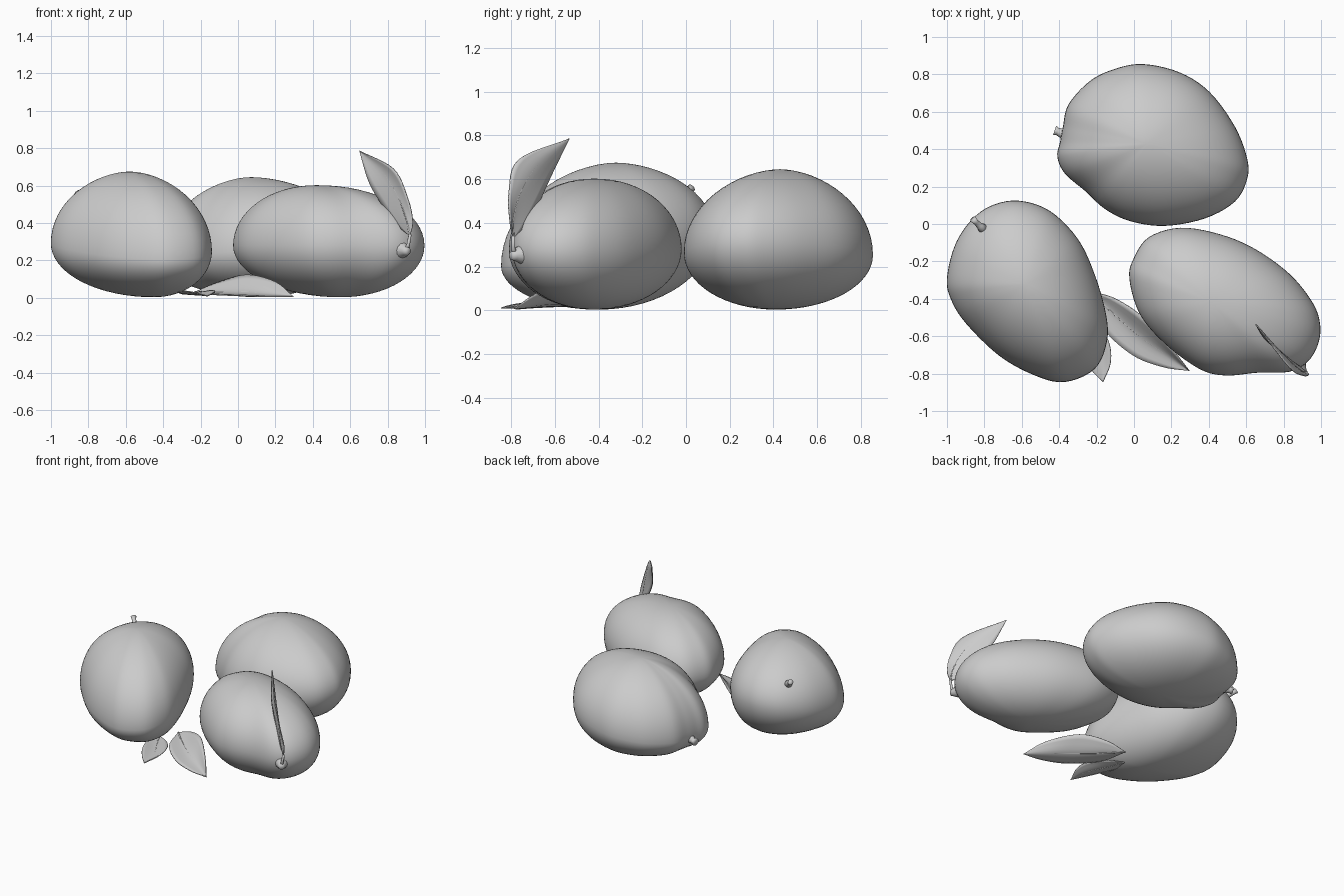
import bpy, math
from mathutils import Vector

if "Cube" in bpy.data.objects:
    bpy.data.objects.remove(bpy.data.objects["Cube"])


def spline(pts, n, closed=False):
    """Catmull-Rom samples through pts, n per span."""
    p = [Vector(q) for q in pts]
    m = len(p)

    def at(i):
        if closed:
            return p[i % m]
        if i < 0:
            return p[0] * 2 - p[1]
        if i >= m:
            return p[-1] * 2 - p[-2]
        return p[i]
    out = []
    for i in range(m if closed else m - 1):
        a, b, c, d = at(i - 1), at(i), at(i + 1), at(i + 2)
        for k in range(n):
            t = k / n
            out.append(0.5 * (2 * b + (c - a) * t + (2 * a - 5 * b + 4 * c - d) * t * t
                              + (3 * b - a - 3 * c + d) * t ** 3))
    return out if closed else out + [p[-1]]


def make(name, verts, faces):
    me = bpy.data.meshes.new(name)
    me.from_pydata([tuple(v) for v in verts], [], faces)
    me.polygons.foreach_set("use_smooth", [True] * len(me.polygons))
    me.update()
    ob = bpy.data.objects.new(name, me)
    bpy.context.collection.objects.link(ob)
    return ob


def loft(name, rings, start, end):
    """Skin closed rings and close both ends with a pole vertex."""
    n = len(rings[0])
    verts = [v for r in rings for v in r] + [start, end]
    s, e = len(verts) - 2, len(verts) - 1
    last = (len(rings) - 1) * n
    faces = []
    for j in range(n):
        k = (j + 1) % n
        faces += [(i * n + j, i * n + k, (i + 1) * n + k, (i + 1) * n + j)
                  for i in range(len(rings) - 1)]
        faces += [(s, k, j), (e, last + j, last + k)]
    return make(name, verts, faces)


def fruit(name, outline, height, top, bottom, q):
    """Plan outline is the girth line; it domes to the top and bottom poles."""
    top, bottom = Vector(top), Vector(bottom)
    girth = [Vector((p.x, p.y, height(p.x, p.y))) for p in spline(outline, 5, True)]
    if sum(a.x * b.y - b.x * a.y for a, b in zip(girth, girth[1:] + girth[:1])) < 0:
        girth.reverse()
    rings, steps = [], 16
    for i in range(1 - steps, steps):
        f = i / steps * math.pi / 2
        pole, power = (top, q) if i > 0 else (bottom, 1.0)
        c, s = math.cos(f) ** power, abs(math.sin(f))
        rings.append([Vector((pole.x + (g.x - pole.x) * c, pole.y + (g.y - pole.y) * c,
                              g.z + (pole.z - g.z) * s)) for g in girth])
    return loft(name, rings, bottom, top)


def tube(name, pts, radii, n=12):
    pts = [Vector(p) for p in pts]
    rings = []
    for i, p in enumerate(pts):
        d = pts[min(i + 1, len(pts) - 1)] - pts[max(i - 1, 0)]
        rot = d.to_track_quat('Z', 'Y')
        rings.append([p + rot @ Vector((radii[i] * math.cos(2 * math.pi * k / n),
                                        radii[i] * math.sin(2 * math.pi * k / n), 0))
                      for k in range(n)])
    return loft(name, rings, pts[0], pts[-1])


def leaf(name, base, tip, edge_a, mid, edge_b):
    """Blade spanned across two edges and a midrib, plus a raised vein."""
    lines = [spline([base] + e + [tip], 6) for e in (edge_a, mid, edge_b)]
    rows = [spline([a, m, b], 4) for a, m, b in zip(*lines)]
    w = len(rows[0])
    faces = [(i * w + j, i * w + j + 1, (i + 1) * w + j + 1, (i + 1) * w + j)
             for i in range(len(rows) - 1) for j in range(w - 1)]
    ob = make(name, [v for r in rows for v in r], faces)
    sol = ob.modifiers.new("thickness", 'SOLIDIFY')
    sol.thickness, sol.offset = 0.006, 0
    tube(name + "_vein", lines[1], [0.006 - 0.004 * i / len(lines[1])
                                    for i in range(len(lines[1]))], 6)


# Left fruit
fruit("left_fruit",
      [(-1, -.29), (-.96, -.12), (-.88, .01), (-.77, .095), (-.62, .125), (-.45, .07),
       (-.30, -.08), (-.21, -.27), (-.15, -.48), (-.145, -.63), (-.21, -.775),
       (-.37, -.845), (-.53, -.81), (-.72, -.705), (-.90, -.53), (-.98, -.4)],
      lambda x, y: .345 + .168 * y, (-.58, -.32, .675), (-.45, -.4, .003), 1.12)
tube("left_stem", [(-.795, -.035, .5), (-.825, -.01, .53), (-.845, .01, .545),
                   (-.86, .025, .56)], [.035, .018, .014, .019])

# Right fruit
fruit("right_fruit",
      [(-.025, -.29), (0, -.18), (.08, -.07), (.25, -.02), (.46, -.055), (.65, -.135),
       (.835, -.27), (.955, -.42), (.995, -.535), (.985, -.64), (.93, -.735),
       (.83, -.79), (.66, -.795), (.49, -.81), (.35, -.775), (.165, -.64), (.03, -.48)],
      lambda x, y: .28, (.42, -.42, .602), (.55, -.42, .003), .97)
tube("right_stem", [(.85, -.71, .26), (.88, -.755, .255), (.9, -.785, .25),
                    (.91, -.8, .25)], [.075, .045, .025, .018])

# Back fruit
fruit("back_fruit",
      [(-.38, .52), (-.35, .64), (-.235, .765), (-.10, .83), (.05, .855), (.245, .81),
       (.405, .705), (.54, .52), (.605, .35), (.605, .24), (.54, .12), (.38, .03),
       (.165, -.01), (-.02, .015), (-.155, .08), (-.26, .175), (-.37, .27),
       (-.41, .36), (-.395, .44)],
      lambda x, y: .22 + .1 * x + .03, (.07, .43, .645), (.12, .41, .003), 1.12)
tube("back_stem", [(-.34, .47, .2), (-.385, .485, .19), (-.41, .495, .19),
                   (-.425, .5, .19)], [.05, .026, .02, .027])

# Upright leaf on the right fruit, with its stalk
leaf("upright_leaf", (.92, -.79, .33), (.65, -.535, .785),
     [(.85, -.735, .39), (.775, -.675, .49), (.70, -.615, .62)],
     [(.90, -.79, .42), (.855, -.755, .545), (.775, -.675, .67)],
     [(.935, -.805, .41), (.905, -.81, .54), (.83, -.765, .69)])
tube("leaf_stalk", [(.89, -.775, .25), (.91, -.79, .28), (.92, -.79, .34)],
     [.014, .01, .008], 8)

# Leaves lying on the ground
leaf("long_ground_leaf", (-.23, -.36, .03), (.295, -.785, .008),
     [(-.10, -.40, .085), (.05, -.5, .122), (.2, -.665, .085)],
     [(-.12, -.47, .03), (.03, -.60, .03), (.17, -.695, .022)],
     [(-.17, -.55, .02), (-.01, -.70, .012), (.155, -.765, .007)])
leaf("short_ground_leaf", (-.305, -.465, .025), (-.165, -.845, .01),
     [(-.32, -.58, .03), (-.28, -.7, .035), (-.22, -.79, .025)],
     [(-.26, -.56, .02), (-.2, -.67, .015), (-.17, -.76, .012)],
     [(-.2, -.53, .03), (-.135, -.63, .04), (-.125, -.74, .03)])
